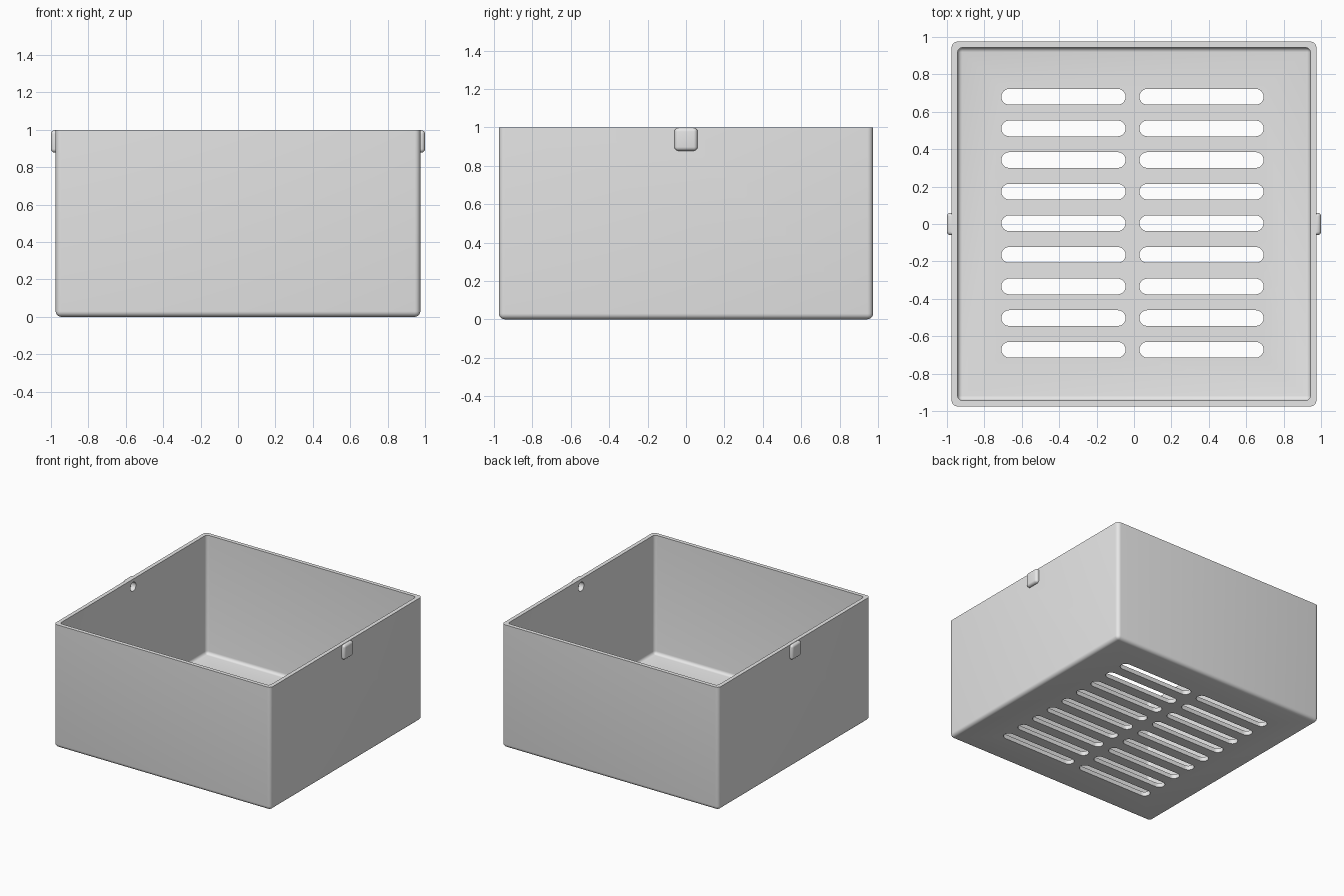
import bpy, bmesh, math
from mathutils import Vector, Matrix

cube = bpy.data.objects.get("Cube")
if cube:
    bpy.data.objects.remove(cube, do_unlink=True)

grey = bpy.data.materials.new("light grey plastic")
grey.use_nodes = True
colour = (0.8, 0.8, 0.8, 1)
grey.diffuse_color = colour
grey.node_tree.nodes["Principled BSDF"].inputs["Base Color"].default_value = colour


def finish(bm, name):
    bmesh.ops.recalc_face_normals(bm, faces=bm.faces)
    mesh = bpy.data.meshes.new(name)
    bm.to_mesh(mesh)
    bm.free()
    mesh.materials.append(grey)
    obj = bpy.data.objects.new(name, mesh)
    bpy.context.collection.objects.link(obj)
    return obj


def rounded_box(name, low, high, radius, open_top=False):
    """Box with rounded edges; open_top leaves the top edges square."""
    low, high = Vector(low), Vector(high)
    bm = bmesh.new()
    bmesh.ops.create_cube(bm, size=1)
    bmesh.ops.scale(bm, vec=high - low, verts=bm.verts)
    bmesh.ops.translate(bm, vec=(low + high) / 2, verts=bm.verts)
    edges = [e for e in bm.edges
             if not (open_top and all(v.co.z > high.z - 0.001 for v in e.verts))]
    bmesh.ops.bevel(bm, geom=edges, offset=radius, segments=5,
                    profile=0.5, affect='EDGES')
    return finish(bm, name)


def combine(target, tool, operation):
    """Apply a boolean and discard the tool object."""
    mod = target.modifiers.new(operation, 'BOOLEAN')
    mod.operation = operation
    mod.object = tool
    mod.solver = 'EXACT'
    bpy.context.view_layer.objects.active = target
    bpy.ops.object.modifier_apply(modifier=mod.name)
    bpy.data.objects.remove(tool, do_unlink=True)


# Open basket with thin walls
basket = rounded_box("basket", (-0.975, -0.975, 0), (0.975, 0.975, 1), 0.03, True)
cavity = rounded_box("cavity", (-0.943, -0.943, 0.035), (0.943, 0.943, 1.2), 0.025, True)
combine(basket, cavity, 'DIFFERENCE')

# Two columns of round-ended drain slots
bm = bmesh.new()
r, half = 0.042, 0.332
for cx in (-0.377, 0.361):
    for row in range(-4, 5):
        outline = []
        for side in (1, -1):
            for i in range(13):
                a = math.pi * (i / 12 - 0.5)
                outline.append(bm.verts.new((
                    cx + side * (half - r + r * math.cos(a)),
                    0.004 + row * 0.169 + side * r * math.sin(a), -0.1)))
        face = bm.faces.new(outline)
        top = bmesh.ops.extrude_face_region(bm, geom=[face])["geom"]
        bmesh.ops.translate(bm, vec=(0, 0, 0.3),
                            verts=[v for v in top if isinstance(v, bmesh.types.BMVert)])
combine(basket, finish(bm, "slots"), 'DIFFERENCE')

# Side lugs, each with a round socket opening inward
for side in (-1, 1):
    xs = sorted((side * 0.953, side))
    lug = rounded_box("lug", (xs[0], -0.06, 0.878), (xs[1], 0.06, 0.998), 0.02)
    combine(basket, lug, 'UNION')
    bm = bmesh.new()
    bmesh.ops.create_cone(bm, cap_ends=True, segments=24, radius1=0.036, radius2=0.036,
                          depth=0.1, matrix=Matrix.Translation((side * 0.935, 0, 0.938))
                          @ Matrix.Rotation(math.pi / 2, 4, 'Y'))
    combine(basket, finish(bm, "socket"), 'DIFFERENCE')

# Smooth curved edges, keep the cut edges crisp
bpy.ops.object.select_all(action='DESELECT')
basket.select_set(True)
bpy.context.view_layer.objects.active = basket
bpy.ops.object.shade_smooth_by_angle(angle=math.radians(35))
